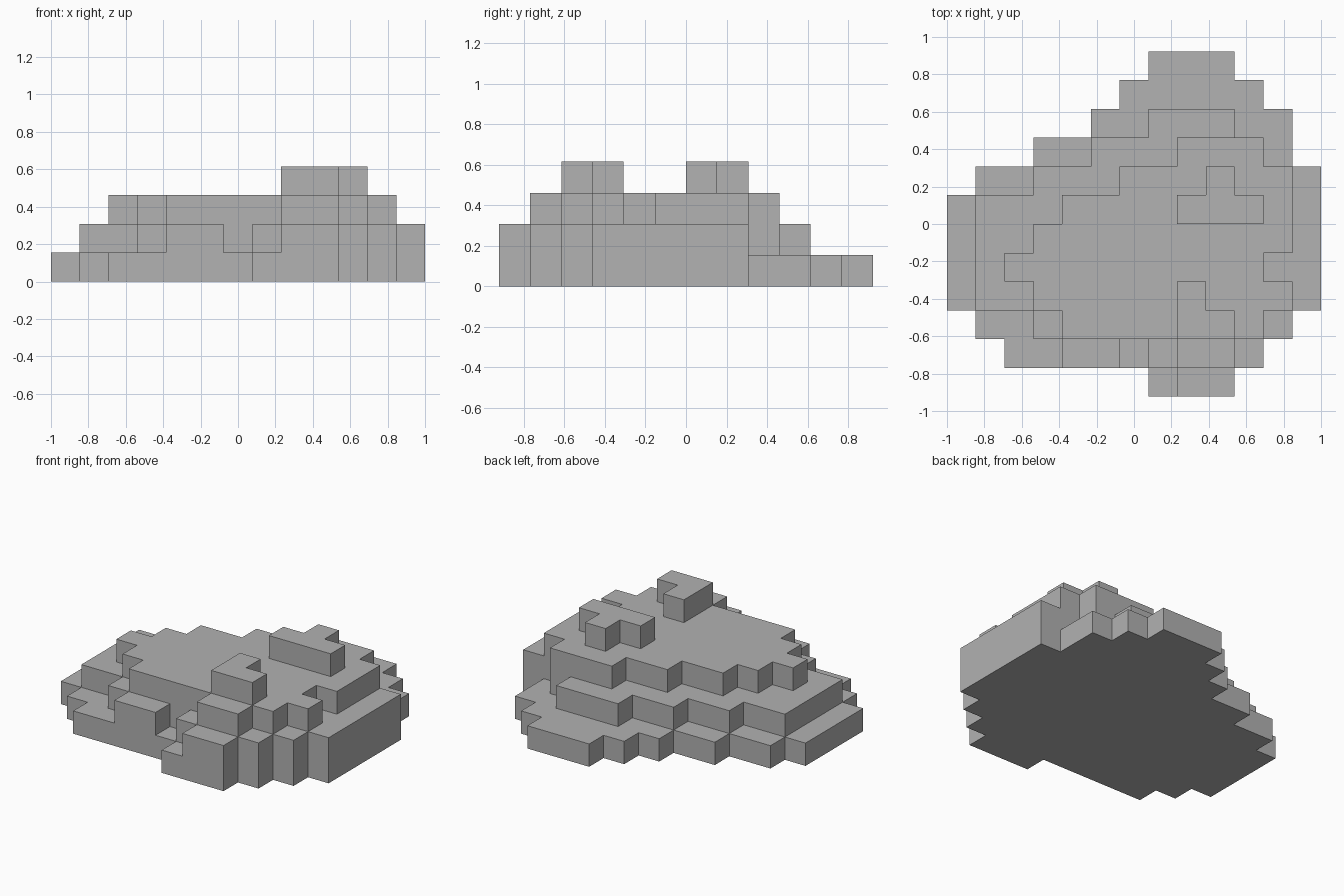
import bpy
import bmesh
from mathutils import Vector

cube = bpy.data.objects.get("Cube")
if cube:
    bpy.data.objects.remove(cube, do_unlink=True)

COLUMNS, ROWS = 13, 12
UNIT = 2 / COLUMNS

# Each terrace, bottom to top: row -> filled column spans (start, end)
base = {0: [(7, 10)], 1: [(2, 11)], 2: [(1, 12)], 7: [(1, 13)], 8: [(3, 12)],
        9: [(5, 12)], 10: [(6, 11)], 11: [(7, 10)]}
base.update({row: [(0, 13)] for row in range(3, 7)})

ledge = {0: [(8, 10)], 1: [(4, 6), (7, 11)], 2: [(3, 12)], 7: [(3, 13)],
         8: [(5, 11)], 9: [(7, 10)]}
ledge.update({row: [(1, 13)] for row in range(3, 7)})

plateau = {1: [(8, 10)], 2: [(4, 11)], 3: [(3, 12)], 4: [(2, 11)],
           5: [(3, 12)], 6: [(4, 12)], 7: [(6, 12)], 8: [(8, 11)]}

knobs = {2: [(8, 10)], 3: [(8, 9)], 6: [(8, 11)], 7: [(9, 10)]}

cells = {(column, row, level)
         for level, terrace in enumerate((base, ledge, plateau, knobs))
         for row, spans in terrace.items()
         for start, end in spans
         for column in range(start, end)}


def build_shell(name, cells, material):
    """Make one closed, flat-faced shell around the filled cells."""
    bm = bmesh.new()
    corners = {}

    def corner(point):
        key = tuple(round(value) for value in point)
        if key not in corners:
            x, y, z = key
            corners[key] = bm.verts.new(
                ((x - COLUMNS / 2) * UNIT, (y - ROWS / 2) * UNIT, z * UNIT))
        return corners[key]

    for cell in sorted(cells):
        centre = Vector(cell) + Vector((0.5, 0.5, 0.5))
        for axis in range(3):
            for sign in (-1, 1):
                normal = Vector((0, 0, 0))
                normal[axis] = sign
                if tuple(int(v) for v in Vector(cell) + normal) in cells:
                    continue
                side = Vector((0, 0, 0))
                side[(axis + 1) % 3] = 1
                up = normal.cross(side)
                bm.faces.new([corner(centre + (normal + side * a + up * b) / 2)
                              for a, b in ((-1, -1), (1, -1), (1, 1), (-1, 1))])

    # Merge the cell faces into large flat ones
    bmesh.ops.dissolve_limit(bm, angle_limit=0.01, verts=bm.verts, edges=bm.edges)
    mesh = bpy.data.meshes.new(name)
    bm.to_mesh(mesh)
    bm.free()
    mesh.materials.append(material)
    obj = bpy.data.objects.new(name, mesh)
    bpy.context.collection.objects.link(obj)
    return obj


# Plain grey stone
stone = bpy.data.materials.new("stone_grey")
stone.use_nodes = True
colour = (0.445, 0.445, 0.445, 1)
stone.diffuse_color = colour
stone.node_tree.nodes["Principled BSDF"].inputs["Base Color"].default_value = colour

build_shell("terraced_mound", cells, stone)
